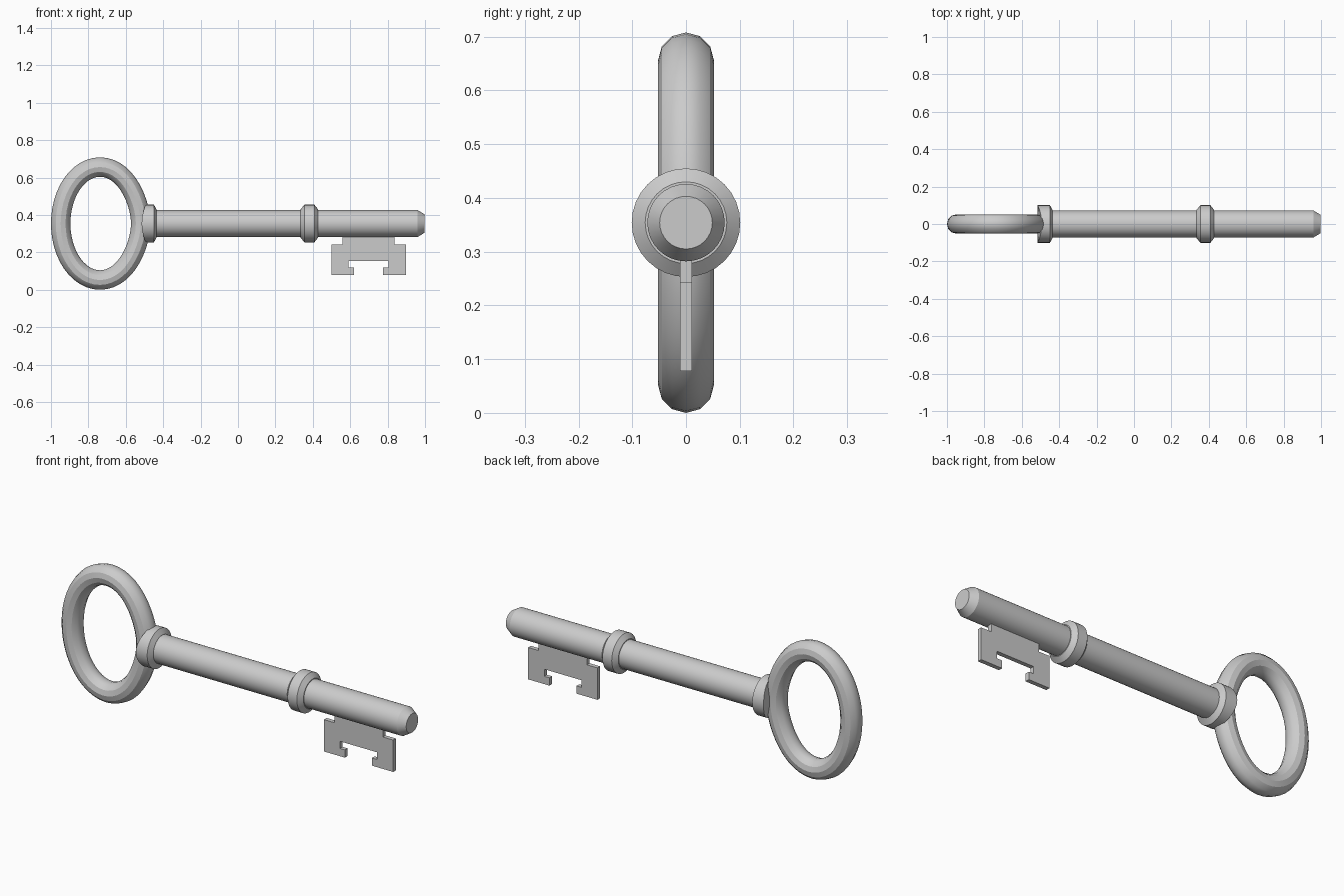
import bpy, bmesh
from math import sin, cos, pi
from mathutils import Vector

if "Cube" in bpy.data.objects:
    bpy.data.objects.remove(bpy.data.objects["Cube"])

CZ = 0.354  # height of the shaft axis


def finish(name, bm, smooth=True):
    bmesh.ops.recalc_face_normals(bm, faces=bm.faces)
    mesh = bpy.data.meshes.new(name)
    bm.to_mesh(mesh)
    bm.free()
    ob = bpy.data.objects.new(name, mesh)
    bpy.context.collection.objects.link(ob)
    if smooth:
        bpy.ops.object.select_all(action='DESELECT')
        bpy.context.view_layer.objects.active = ob
        ob.select_set(True)
        bpy.ops.object.shade_smooth_by_angle(angle=math_angle)
    return ob


math_angle = pi / 6


def bridge(bm, a, b):
    n = len(a)
    for i in range(n):
        j = (i + 1) % n
        bm.faces.new((a[i], a[j], b[j], b[i]))


def turned(name, profile, n=32, bend=0.0):
    """Capped solid of revolution about the shaft axis; bend curves its left end."""
    bm = bmesh.new()
    rings = []
    for k, (x, r) in enumerate(profile):
        ring = []
        for i in range(n):
            t = 2 * pi * i / n
            dx = bend * sin(t) ** 2 if k == 0 else 0
            ring.append(bm.verts.new((x + dx, r * cos(t), CZ + r * sin(t))))
        rings.append(ring)
    for a, b in zip(rings, rings[1:]):
        bridge(bm, a, b)
    for ring in (rings[0], rings[-1]):
        c = bm.verts.new(sum((v.co for v in ring), Vector()) / n)
        c.co.x = profile[0][0] if ring is rings[0] else profile[-1][0]
        for i in range(n):
            bm.faces.new((ring[i], ring[(i + 1) % n], c))
    return finish(name, bm)


# Shaft with chamfered tip, and its two collars
turned("shaft", [(-0.50, 0.072), (0.96, 0.072), (0.998, 0.049)])
turned("bow_collar", [(-0.515, 0.101), (-0.45, 0.101), (-0.435, 0.075)], bend=0.022)
turned("middle_collar", [(0.335, 0.076), (0.355, 0.101), (0.408, 0.101), (0.428, 0.076)])

# Oval bow, slightly pointed where it meets the shaft
N, M, R = 48, 12, 0.052


def path(t):
    return Vector((-0.738 + 0.21 * cos(t) + 0.008 * max(cos(t), 0) ** 12,
                   0, CZ + 0.302 * sin(t)))


bm = bmesh.new()
loops = []
for i in range(N):
    t = 2 * pi * i / N
    tan = (path(t + 0.01) - path(t - 0.01)).normalized()
    out = Vector((tan.z, 0, -tan.x))
    loops.append([bm.verts.new(path(t) + out * R * cos(2 * pi * j / M)
                               + Vector((0, R * sin(2 * pi * j / M), 0)))
                  for j in range(M)])
for i in range(N):
    bridge(bm, loops[i], loops[(i + 1) % N])
finish("bow_ring", bm)

# Flat toothed bit: outline extruded through the thickness
outline = [(0.56, 0.30), (0.56, 0.243), (0.50, 0.243), (0.50, 0.078), (0.62, 0.078),
           (0.62, 0.118), (0.592, 0.118), (0.592, 0.155), (0.804, 0.155), (0.804, 0.118),
           (0.775, 0.118), (0.775, 0.078), (0.897, 0.078), (0.897, 0.243),
           (0.838, 0.243), (0.838, 0.30)]
bm = bmesh.new()
face = bm.faces.new([bm.verts.new((x, -0.011, z)) for x, z in outline])
ext = bmesh.ops.extrude_face_region(bm, geom=[face], use_keep_orig=True)
bmesh.ops.translate(bm, vec=(0, 0.022, 0),
                    verts=[g for g in ext["geom"] if isinstance(g, bmesh.types.BMVert)])
finish("bit", bm, smooth=False)
